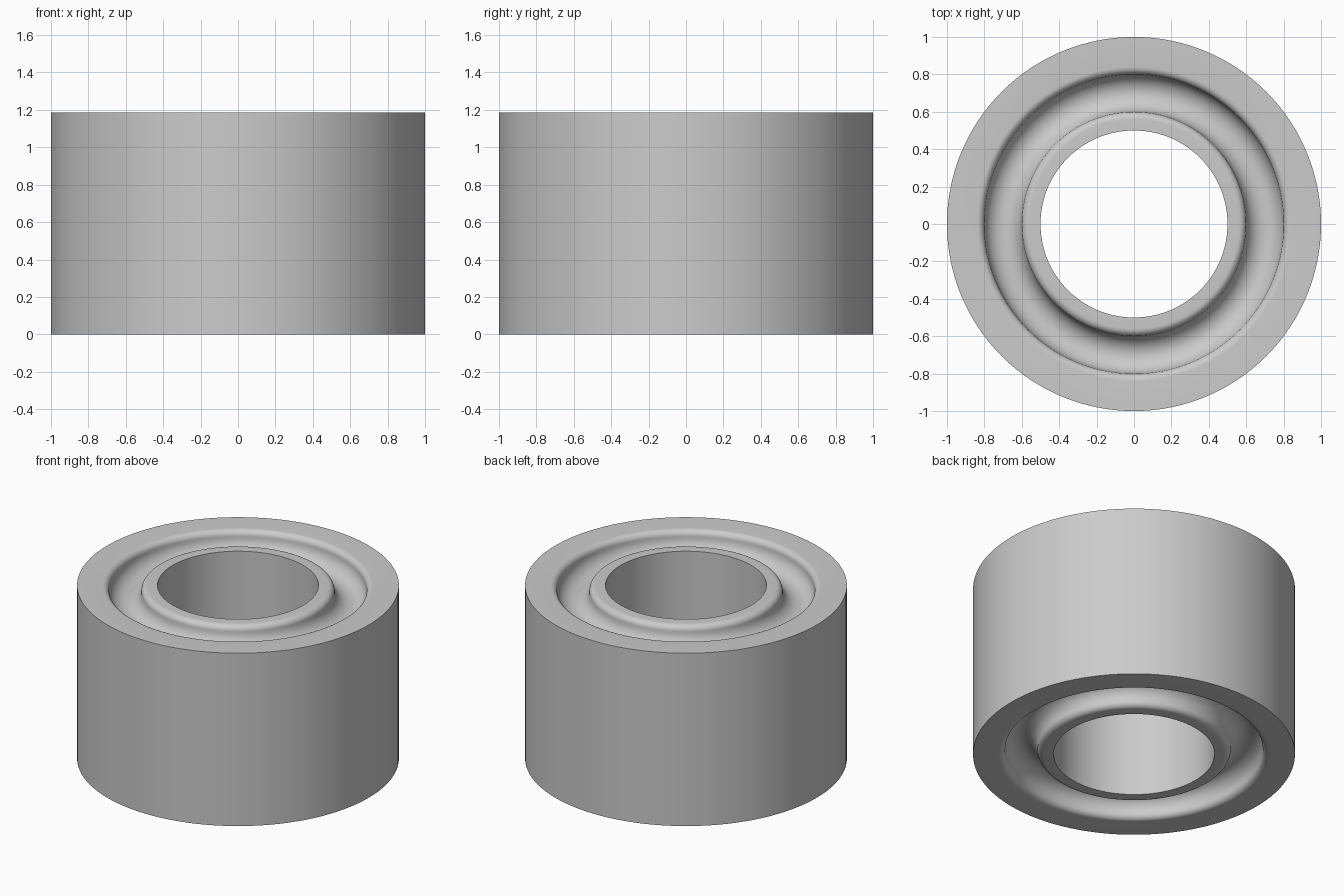
import bpy, bmesh, math
from mathutils import Vector

cube = bpy.data.objects.get("Cube")
if cube:
    bpy.data.objects.remove(cube, do_unlink=True)

HEIGHT = 1.185
OUTER, BORE = 1.0, 0.5
GROOVE, BOWL, LIP = 0.7, 0.1, 0.04   # groove centre radius, bowl radius, lip rounding
SEGMENTS = 128


def arc(cx, cz, radius, start, end, steps):
    """Points on an arc in the radius/height plane, angles in degrees."""
    angles = [math.radians(start + (end - start) * i / steps) for i in range(steps + 1)]
    return [(cx + radius * math.cos(a), cz + radius * math.sin(a)) for a in angles]


# Groove profile from outer lip to inner lip, relative to the end face
groove = arc(GROOVE + BOWL + LIP, -LIP, LIP, 90, 180, 8)
groove += arc(GROOVE, -LIP, BOWL, 0, -180, 20)[1:]
groove += arc(GROOVE - BOWL - LIP, -LIP, LIP, 0, 90, 8)[1:]

# Closed cross-section: top end, bore, mirrored bottom end, outer wall
top = [(OUTER, HEIGHT)] + [(r, HEIGHT + z) for r, z in groove] + [(BORE, HEIGHT)]
section = top + [(r, HEIGHT - z) for r, z in reversed(top)]

# Revolve the cross-section into the ring
bm = bmesh.new()
verts = [bm.verts.new((r, 0, z)) for r, z in section]
edges = [bm.edges.new((v, verts[(i + 1) % len(verts)])) for i, v in enumerate(verts)]
bmesh.ops.spin(bm, geom=verts + edges, cent=Vector(), axis=Vector((0, 0, 1)),
               angle=2 * math.pi, steps=SEGMENTS, use_merge=False)
bmesh.ops.remove_doubles(bm, verts=bm.verts[:], dist=0.0001)
bmesh.ops.recalc_face_normals(bm, faces=bm.faces[:])
mesh = bpy.data.meshes.new("grooved_ring")
bm.to_mesh(mesh)
bm.free()

ring = bpy.data.objects.new("grooved_ring", mesh)
bpy.context.collection.objects.link(ring)

# Plain grey finish
grey = bpy.data.materials.new("light_grey")
grey.use_nodes = True
colour = (0.6, 0.6, 0.6, 1)
grey.diffuse_color = colour
grey.node_tree.nodes["Principled BSDF"].inputs["Base Color"].default_value = colour
mesh.materials.append(grey)

# Smooth walls with crisp rims
bpy.ops.object.select_all(action="DESELECT")
ring.select_set(True)
bpy.context.view_layer.objects.active = ring
bpy.ops.object.shade_smooth_by_angle(angle=math.radians(30))
